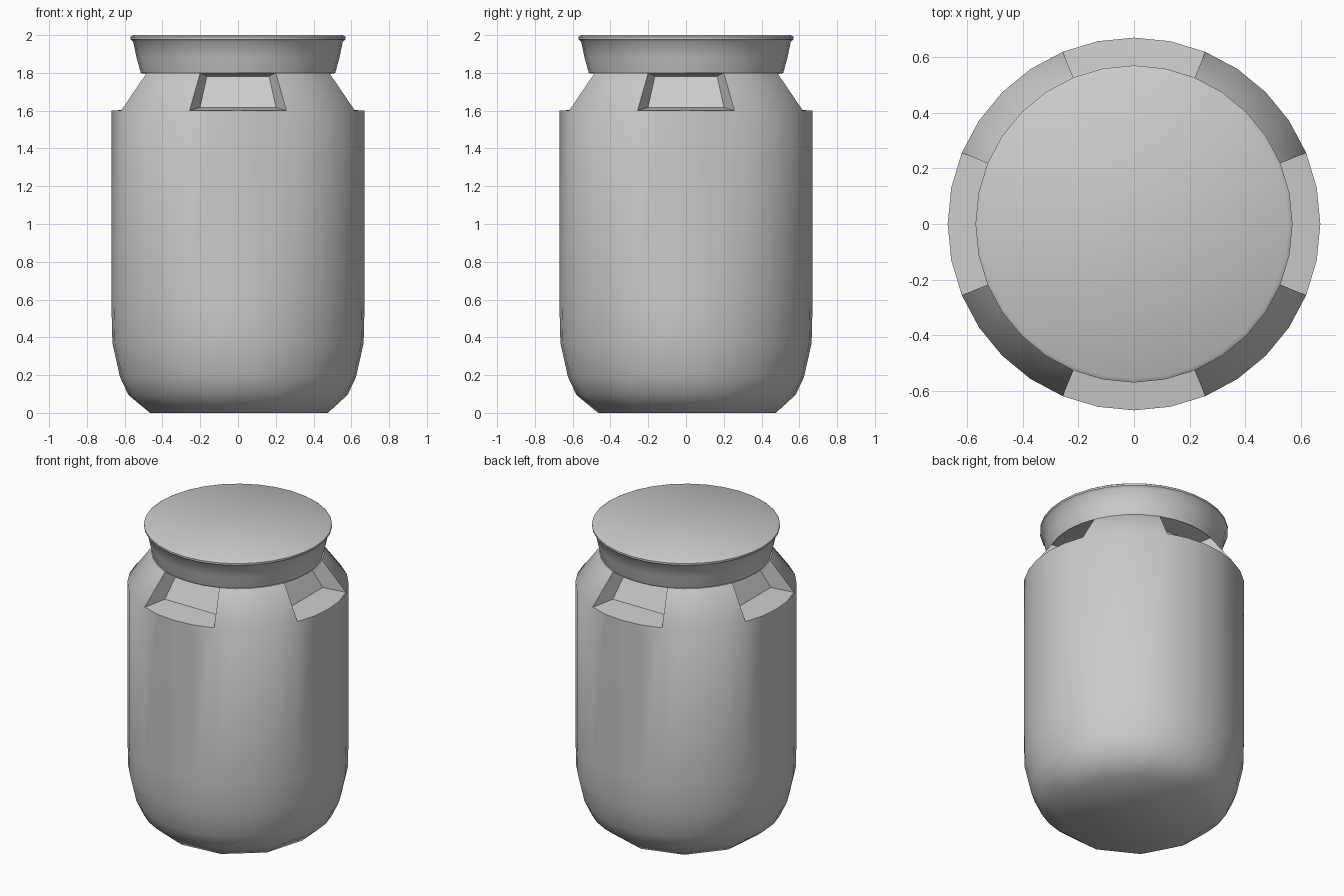
import bpy, bmesh, math

if "Cube" in bpy.data.objects:
    bpy.data.objects.remove(bpy.data.objects["Cube"])

N = 32                       # sides of every round part


def polar(r, i, z):
    a = 2 * math.pi * i / N
    return (r * math.cos(a), r * math.sin(a), z)


def add_ring(bm, r, z):
    return [bm.verts.new(polar(r, i, z)) for i in range(N)]


def bridge(bm, low, high, skip=()):
    for i in range(N):
        if i not in skip:
            j = (i + 1) % N
            bm.faces.new((low[i], low[j], high[j], high[i]))


def finish(bm, name):
    bmesh.ops.recalc_face_normals(bm, faces=bm.faces[:])
    mesh = bpy.data.meshes.new(name)
    bm.to_mesh(mesh)
    bm.free()
    obj = bpy.data.objects.new(name, mesh)
    bpy.context.collection.objects.link(obj)
    bpy.ops.object.select_all(action='DESELECT')
    bpy.context.view_layer.objects.active = obj
    obj.select_set(True)
    bpy.ops.object.shade_smooth_by_angle(angle=math.radians(40))
    return obj


# Jar body: rounded lower wall and straight sides
bm = bmesh.new()
rings = [add_ring(bm, r, z) for r, z in
         [(0.58, 0.095), (0.625, 0.19), (0.665, 0.37), (0.67, 0.57), (0.67, 1.6)]]
for low, high in zip(rings, rings[1:]):
    bridge(bm, low, high)

# Coarse flat base: a polygon using about every third side
corners = [0] + list(range(2, N, 3))
base = [bm.verts.new(polar(0.475, c, 0)) for c in corners]
bm.faces.new(base)
for k, c in enumerate(corners):
    n = (k + 1) % len(corners)
    end = corners[n] if n else N
    mid = (c + end) // 2
    low = rings[0]
    for i in range(c, end):
        tip = base[k] if i < mid else base[n]
        bm.faces.new((tip, low[(i + 1) % N], low[i]))
    bm.faces.new((base[k], base[n], low[mid]))

# Shoulder with four grip recesses facing front, back, left and right
outer = rings[-1]
neck = add_ring(bm, 0.523, 1.8)
cut = {(8 * q + d) % N for q in range(4) for d in (-2, -1, 0, 1)}
bridge(bm, outer, neck, cut)
bm.faces.new(neck)
for q in range(4):
    ids = [(8 * q + d) % N for d in range(-2, 3)]
    a, b = ids[0], ids[-1]
    fa, fb = (bm.verts.new(polar(0.525, i, 1.618)) for i in (a, b))
    ca, cb = (bm.verts.new(polar(0.43, i, 1.782)) for i in (a, b))
    bm.faces.new([outer[i] for i in ids] + [fb, fa])     # floor
    bm.faces.new([neck[i] for i in ids] + [cb, ca])      # ceiling
    bm.faces.new((fa, fb, cb, ca))                       # back wall
    bm.faces.new((outer[a], fa, ca, neck[a]))            # side walls
    bm.faces.new((outer[b], fb, cb, neck[b]))
finish(bm, "jar_body")

# Flared lid with a thin rim
bm = bmesh.new()
rings = [add_ring(bm, r, z) for r, z in
         [(0.515, 1.8), (0.537, 1.88), (0.555, 1.965), (0.57, 1.978),
          (0.57, 1.99), (0.555, 2.0)]]
for low, high in zip(rings, rings[1:]):
    bridge(bm, low, high)
bm.faces.new(rings[-1])
finish(bm, "lid")
